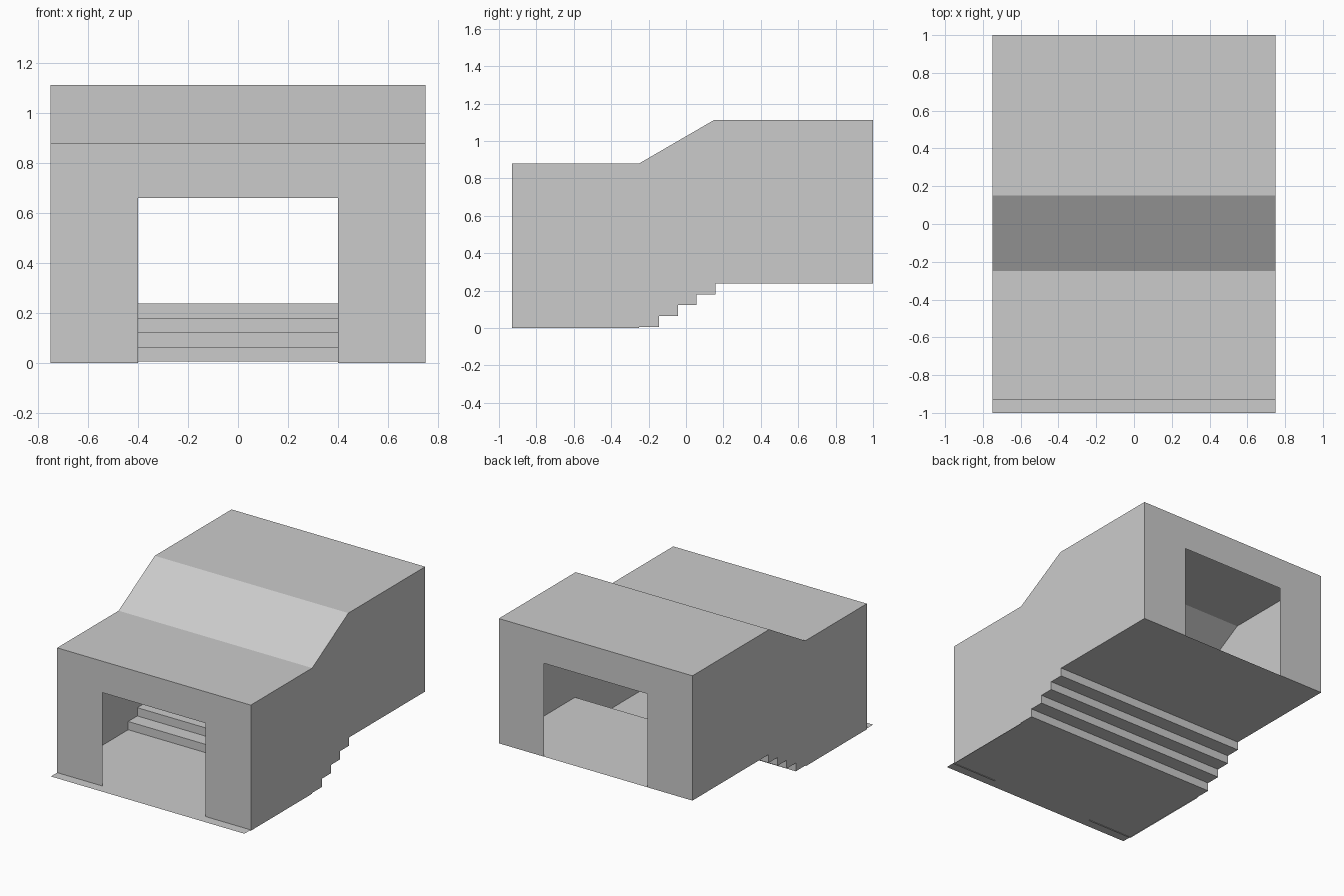
import bpy

if "Cube" in bpy.data.objects:
    bpy.data.objects.remove(bpy.data.objects["Cube"])

W = 0.75          # half width of the passage
OPEN = 0.40       # half width of the doorways
FRONT, BACK = -0.93, 1.0
FLOOR, RISE = 0.006, 0.058
LANDING = FLOOR + 4 * RISE
LOW = 0.88                    # roof height over the lower floor
HIGH = LOW + 4 * RISE         # roof height over the landing


def sheet(name, verts, faces):
    mesh = bpy.data.meshes.new(name)
    mesh.from_pydata(verts, [], faces)
    mesh.update()
    obj = bpy.data.objects.new(name, mesh)
    bpy.context.collection.objects.link(obj)
    return obj


def strip(name, profile):
    """Stretch an open (y, z) profile across the full width."""
    verts = [(x, y, z) for y, z in profile for x in (-W, W)]
    faces = [(2 * i, 2 * i + 1, 2 * i + 3, 2 * i + 2)
             for i in range(len(profile) - 1)]
    return sheet(name, verts, faces)


def end_wall(name, y, base, top, lintel, facing):
    """Flat wall with a doorway open down to the floor."""
    pts = [(-W, base), (-OPEN, base), (-OPEN, lintel), (OPEN, lintel),
           (OPEN, base), (W, base), (W, top), (OPEN, top), (-OPEN, top), (-W, top)]
    faces = [(0, 1, 2, 8, 9), (2, 3, 7, 8), (3, 4, 5, 6, 7)]
    if facing > 0:
        faces = [f[::-1] for f in faces]
    return sheet(name, [(x, y, z) for x, z in pts], faces)


# Stair zigzag shared by the floor and the side walls
steps = []
for i, y in enumerate((-0.144, -0.043, 0.056, 0.157)):
    steps += [(y, FLOOR + i * RISE), (y, FLOOR + (i + 1) * RISE)]

# Floor with stairs and landing, roof with slope
strip("stair_floor", [(-1.0, FLOOR)] + steps + [(BACK, LANDING)])
roof = [(FRONT, LOW), (-0.25, LOW), (0.15, HIGH), (BACK, HIGH)]
strip("roof", roof)

# Side walls following the stairs below and the roof above
outline = ([(FRONT, 0.0), (-0.25, 0.0), (-0.25, FLOOR)] + steps
           + [(BACK, LANDING)] + roof[::-1])
for name, x in (("left_wall", -W), ("right_wall", W)):
    face = list(range(len(outline)))
    if x < 0:
        face.reverse()
    sheet(name, [(x, y, z) for y, z in outline], [face])

# Front and back walls with doorways
end_wall("front_wall", FRONT, 0.0, LOW, 0.66, -1)
end_wall("back_wall", BACK, LANDING, HIGH, 0.66 + 4 * RISE, 1)
